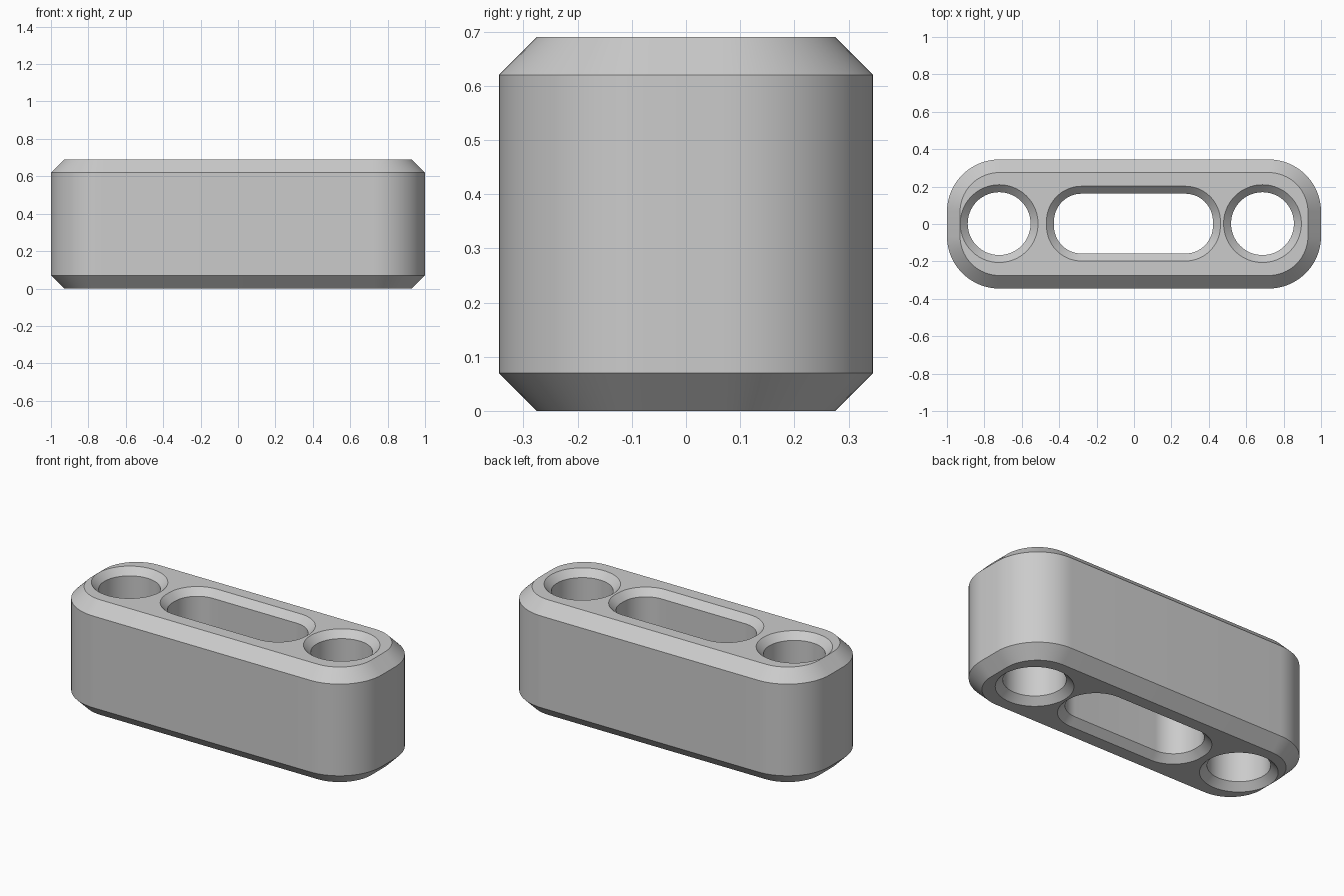
import bpy
import bmesh
import math

cube = bpy.data.objects.get("Cube")
if cube:
    bpy.data.objects.remove(cube, do_unlink=True)

HEIGHT = 0.69
STEPS = 20  # segments per rounded corner

grey = bpy.data.materials.new("light grey")
grey.use_nodes = True
grey.diffuse_color = (0.6, 0.6, 0.6, 1)
grey.node_tree.nodes["Principled BSDF"].inputs["Base Color"].default_value = (0.6, 0.6, 0.6, 1)


def rounded_outline(cx, cy, hx, hy, radius):
    """Rounded rectangle; becomes a circle when hx = hy = radius."""
    points = []
    for corner, (sx, sy) in enumerate(((1, 1), (-1, 1), (-1, -1), (1, -1))):
        for i in range(STEPS + 1):
            a = (corner + i / STEPS) * math.pi / 2
            points.append((cx + sx * (hx - radius) + radius * math.cos(a),
                           cy + sy * (hy - radius) + radius * math.sin(a)))
    return points


def rounded_solid(name, cx, cy, hx, hy, radius, levels):
    """Closed solid through rounded outlines at (height, outward offset) levels."""
    bm = bmesh.new()
    rings = []
    for z, offset in levels:
        outline = rounded_outline(cx, cy, hx + offset, hy + offset, radius + offset)
        rings.append([bm.verts.new((x, y, z)) for x, y in outline])
    n = len(rings[0])
    for low, high in zip(rings, rings[1:]):
        for i in range(n):
            j = (i + 1) % n
            bm.faces.new((low[i], low[j], high[j], high[i]))
    bm.faces.new(rings[0][::-1])
    bm.faces.new(rings[-1])
    # weld the doubled points where circle arcs meet
    bmesh.ops.remove_doubles(bm, verts=bm.verts, dist=0.00001)
    bmesh.ops.recalc_face_normals(bm, faces=bm.faces)
    mesh = bpy.data.meshes.new(name)
    bm.to_mesh(mesh)
    bm.free()
    mesh.materials.append(grey)
    obj = bpy.data.objects.new(name, mesh)
    bpy.context.collection.objects.link(obj)
    return obj


# body with chamfered rims
EDGE = 0.07
block = rounded_solid("slotted_block", 0, 0, 1.0, 0.345, 0.28,
                      ((0, -EDGE), (EDGE, 0), (HEIGHT - EDGE, 0), (HEIGHT, -EDGE)))

# cutters flare at both ends and run slightly past the body
RIM, PAST = 0.04, 0.03
flare = ((-PAST, RIM + PAST), (RIM, 0), (HEIGHT - RIM, 0), (HEIGHT + PAST, RIM + PAST))
cutters = [
    rounded_solid("slot_cutter", -0.003, 0.002, 0.425, 0.16, 0.148, flare),
    rounded_solid("right_hole_cutter", -0.721, 0.002, 0.168, 0.168, 0.168, flare),
    rounded_solid("left_hole_cutter", 0.687, 0.002, 0.168, 0.168, 0.168, flare),
]

bpy.ops.object.select_all(action="DESELECT")
block.select_set(True)
bpy.context.view_layer.objects.active = block
for cutter in cutters:
    cutter.hide_render = True
    cut = block.modifiers.new(cutter.name, "BOOLEAN")
    cut.operation = "DIFFERENCE"
    cut.solver = "EXACT"
    cut.object = cutter
    bpy.ops.object.modifier_apply(modifier=cut.name)
    bpy.data.objects.remove(cutter, do_unlink=True)

bpy.ops.object.shade_smooth_by_angle(angle=math.radians(30))
